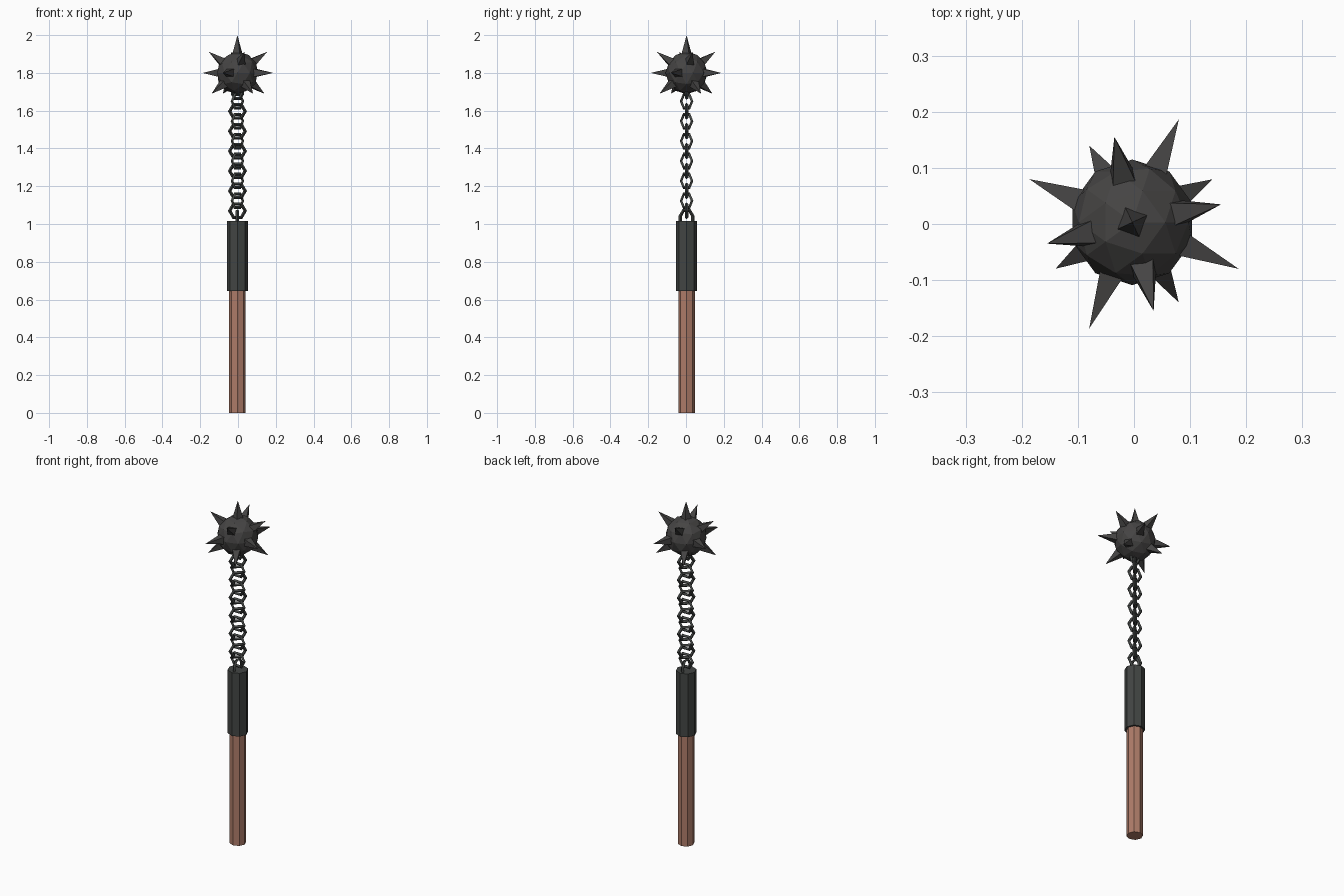
import bpy, math
from mathutils import Vector, Matrix

if "Cube" in bpy.data.objects:
    bpy.data.objects.remove(bpy.data.objects["Cube"])

CX, CY = -0.003, 0.003
BALL = Vector((CX, CY, 1.8))


def material(name, col):
    m = bpy.data.materials.new(name)
    m.diffuse_color = (*col, 1)
    m.use_nodes = True
    m.node_tree.nodes["Principled BSDF"].inputs["Base Color"].default_value = m.diffuse_color
    return m


wood = material("wood", (0.42, 0.20, 0.14))
iron = material("iron", (0.055, 0.06, 0.057))
steel = material("dark_steel", (0.06, 0.058, 0.057))


def finish(name, mat):
    o = bpy.context.object
    o.name = name
    o.data.materials.append(mat)
    return o


def post(name, r, z0, z1, mat):
    bpy.ops.mesh.primitive_cylinder_add(vertices=8, radius=r, depth=z1 - z0,
                                        location=(CX, CY, (z0 + z1) / 2))
    finish(name, mat)


def staple(name, half, z_foot, z_bend, angle, up=1):
    # bent rod: two straight legs joined by a half hexagon
    pts = [(-half, z_foot), (-half, z_bend), (-half / 2, z_bend + up * half * 0.87),
           (half / 2, z_bend + up * half * 0.87), (half, z_bend), (half, z_foot)]
    cu = bpy.data.curves.new(name, 'CURVE')
    cu.dimensions = '3D'
    cu.bevel_depth = 0.009
    cu.bevel_resolution = 0
    sp = cu.splines.new('POLY')
    sp.points.add(len(pts) - 1)
    for p, (u, z) in zip(sp.points, pts):
        p.co = (CX + u * math.cos(angle), CY + u * math.sin(angle), z, 1)
        p.radius = 1
    sp.use_smooth = False
    o = bpy.data.objects.new(name, cu)
    bpy.context.collection.objects.link(o)
    cu.materials.append(iron)


# handle and iron sleeve
post("handle", 0.044, 0, 0.65, wood)
post("sleeve", 0.055, 0.645, 1.015, iron)

# staples at the sleeve and the ball
staple("sleeve_staple", 0.033, 0.99, 1.042, math.pi / 2)
staple("ball_staple", 0.026, 1.74, 1.688, 0, -1)

# chain: hexagonal links, every other one turned 45 degrees
for i in range(12):
    bpy.ops.mesh.primitive_torus_add(major_segments=6, minor_segments=4,
                                     major_radius=0.041, minor_radius=0.0095)
    o = finish(f"chain_link_{i + 1}", iron)
    o.matrix_world = (Matrix.Translation((CX, CY, 1.07 + 0.0527 * i))
                      @ Matrix.Rotation(math.radians(45 * (i % 2)), 4, 'Z')
                      @ Matrix.Rotation(math.pi / 2, 4, 'X'))

# ball
bpy.ops.mesh.primitive_ico_sphere_add(subdivisions=2, radius=0.112, location=BALL)
finish("ball", steel)


def spike(name, tip):
    v = tip - BALL
    base, d = 0.085, v.normalized()
    depth = v.length - base
    bpy.ops.mesh.primitive_cone_add(vertices=4, radius1=0.034, radius2=0, depth=depth)
    o = finish(name, steel)
    roll = math.radians(25 if abs(d.z) > 0.95 else 45)
    o.matrix_world = (Matrix.Translation(BALL + d * (base + depth / 2))
                      @ d.to_track_quat('Z', 'Y').to_matrix().to_4x4()
                      @ Matrix.Rotation(roll, 4, 'Z'))


# spikes: one on top and three rings of four
spike("top_spike", Vector((CX, CY, 2.0)))
for ring, r, z, a0 in (("upper", 0.159, 1.912, 12.7), ("middle", 0.203, 1.8, -23.2),
                       ("lower", 0.161, 1.69, 29.7)):
    for k in range(4):
        a = math.radians(a0 + 90 * k)
        spike(f"{ring}_spike_{k + 1}", Vector((r * math.cos(a), r * math.sin(a), z)))
